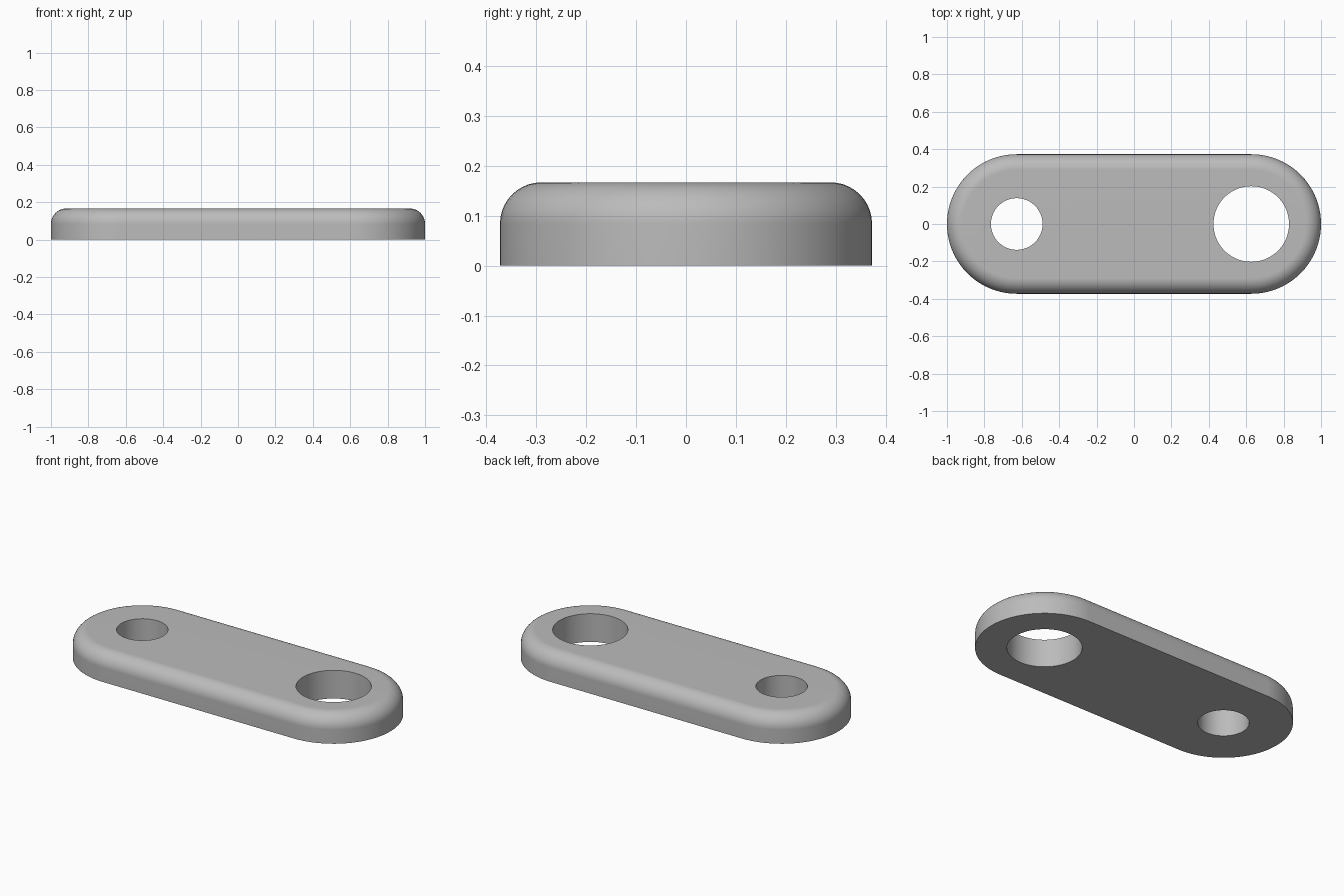
import bpy, bmesh
from math import pi, sin, cos

if "Cube" in bpy.data.objects:
    bpy.data.objects.remove(bpy.data.objects["Cube"], do_unlink=True)

RADIUS, HEIGHT, FILLET = 0.373, 0.167, 0.083
CENTRE = 1 - RADIUS
HOLES = [(-CENTRE, 0.138), (CENTRE, 0.202)]
SEGMENTS, STEPS = 40, 10

grey = bpy.data.materials.new("plain grey")
grey.use_nodes = True
colour = (0.5, 0.5, 0.5, 1)
grey.diffuse_color = colour
grey.node_tree.nodes["Principled BSDF"].inputs["Base Color"].default_value = colour


def slot_ring(bm, r, z):
    """Rounded-end outline with straight sides."""
    ring = []
    for side, start in ((1, -pi / 2), (-1, pi / 2)):
        for i in range(SEGMENTS + 1):
            a = start + pi * i / SEGMENTS
            ring.append(bm.verts.new((side * CENTRE + r * cos(a), r * sin(a), z)))
    return ring


def circle_ring(bm, x, r, z):
    count = SEGMENTS * 2
    return [bm.verts.new((x + r * cos(2 * pi * i / count), r * sin(2 * pi * i / count), z))
            for i in range(count)]


def skin(bm, lower, upper):
    for i in range(len(lower)):
        j = (i + 1) % len(lower)
        bm.faces.new((lower[i], lower[j], upper[j], upper[i]))


def cap(bm, rings):
    """Flat face bounded by the outline and the hole rims."""
    edges = [bm.edges.get((r[i - 1], r[i])) for r in rings for i in range(len(r))]
    bmesh.ops.triangle_fill(bm, edges=edges, use_beauty=True)


bm = bmesh.new()

# Outer wall and rounded upper edge
outline = [slot_ring(bm, RADIUS, 0)]
for i in range(STEPS + 1):
    a = pi / 2 * i / STEPS
    outline.append(slot_ring(bm, RADIUS - FILLET * (1 - cos(a)),
                             HEIGHT - FILLET * (1 - sin(a))))
for lower, upper in zip(outline, outline[1:]):
    skin(bm, lower, upper)

# Through holes
bottom, top = [outline[0]], [outline[-1]]
for x, r in HOLES:
    low, high = circle_ring(bm, x, r, 0), circle_ring(bm, x, r, HEIGHT)
    skin(bm, high, low)
    bottom.append(low)
    top.append(high)

# Flat underside and top
cap(bm, bottom)
cap(bm, top)
bmesh.ops.recalc_face_normals(bm, faces=bm.faces)

mesh = bpy.data.meshes.new("link_plate")
bm.to_mesh(mesh)
bm.free()
mesh.materials.append(grey)
plate = bpy.data.objects.new("link_plate", mesh)
bpy.context.collection.objects.link(plate)

# Smooth curves with crisp rims and flat caps
bpy.ops.object.select_all(action="DESELECT")
plate.select_set(True)
bpy.context.view_layer.objects.active = plate
bpy.ops.object.shade_smooth_by_angle(angle=pi / 6)
weighted = plate.modifiers.new("flat_caps", "WEIGHTED_NORMAL")
weighted.keep_sharp = True
